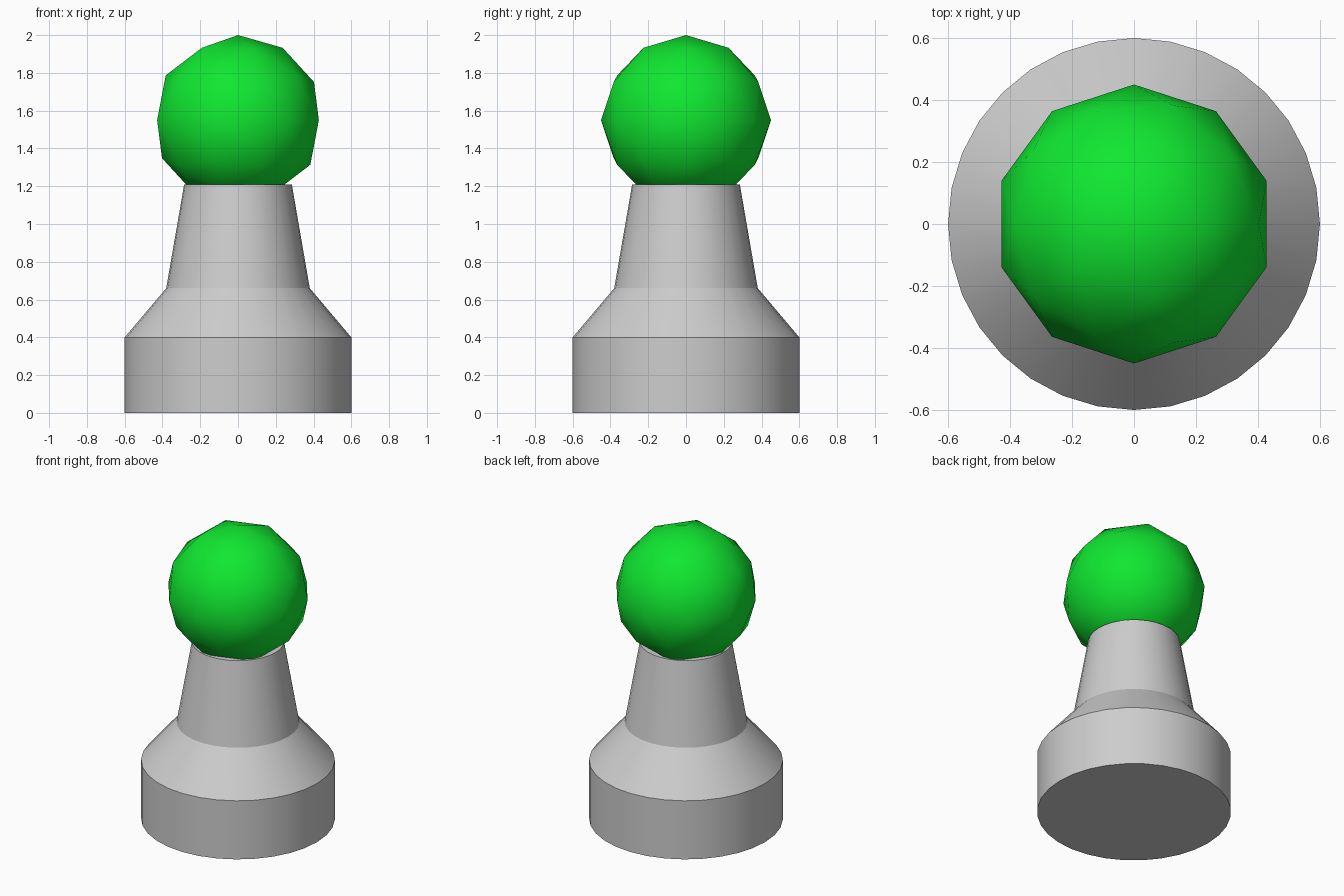
import bpy
import bmesh
import math

default = bpy.data.objects.get("Cube")
if default:
    bpy.data.objects.remove(default, do_unlink=True)


def material(name, rgb):
    mat = bpy.data.materials.new(name)
    mat.use_nodes = True
    mat.diffuse_color = (*rgb, 1)
    mat.node_tree.nodes["Principled BSDF"].inputs["Base Color"].default_value = (*rgb, 1)
    return mat


def finish(bm, name, mat):
    mesh = bpy.data.meshes.new(name)
    bm.to_mesh(mesh)
    bm.free()
    mesh.materials.append(mat)
    obj = bpy.data.objects.new(name, mesh)
    bpy.context.collection.objects.link(obj)
    bpy.ops.object.select_all(action="DESELECT")
    obj.select_set(True)
    bpy.context.view_layer.objects.active = obj
    return obj


grey = material("light grey", (0.61, 0.61, 0.61))
green = material("bright green", (0.005, 0.8, 0.03))

# Stepped pedestal: radius and height of each ring, bottom to top
SIDES = 32
profile = [(0.6, 0), (0.6, 0.4), (0.38, 0.66), (0.285, 1.21)]
bm = bmesh.new()
rings = []
for radius, z in profile:
    angles = [math.tau * i / SIDES for i in range(SIDES)]
    rings.append([bm.verts.new((radius * math.cos(a), radius * math.sin(a), z)) for a in angles])
for low, high in zip(rings, rings[1:]):
    for i in range(SIDES):
        j = (i + 1) % SIDES
        bm.faces.new((low[i], low[j], high[j], high[i]))
bm.faces.new(rings[0][::-1])
bm.faces.new(rings[-1])
finish(bm, "pedestal", grey)
bpy.ops.object.shade_smooth_by_angle(angle=math.radians(25))

# Faceted ball resting in the neck, smoothly shaded
bm = bmesh.new()
bmesh.ops.create_icosphere(bm, subdivisions=2, radius=0.45)
bmesh.ops.translate(bm, verts=bm.verts, vec=(0, 0, 1.55))
finish(bm, "ball_head", green)
bpy.ops.object.shade_smooth()
